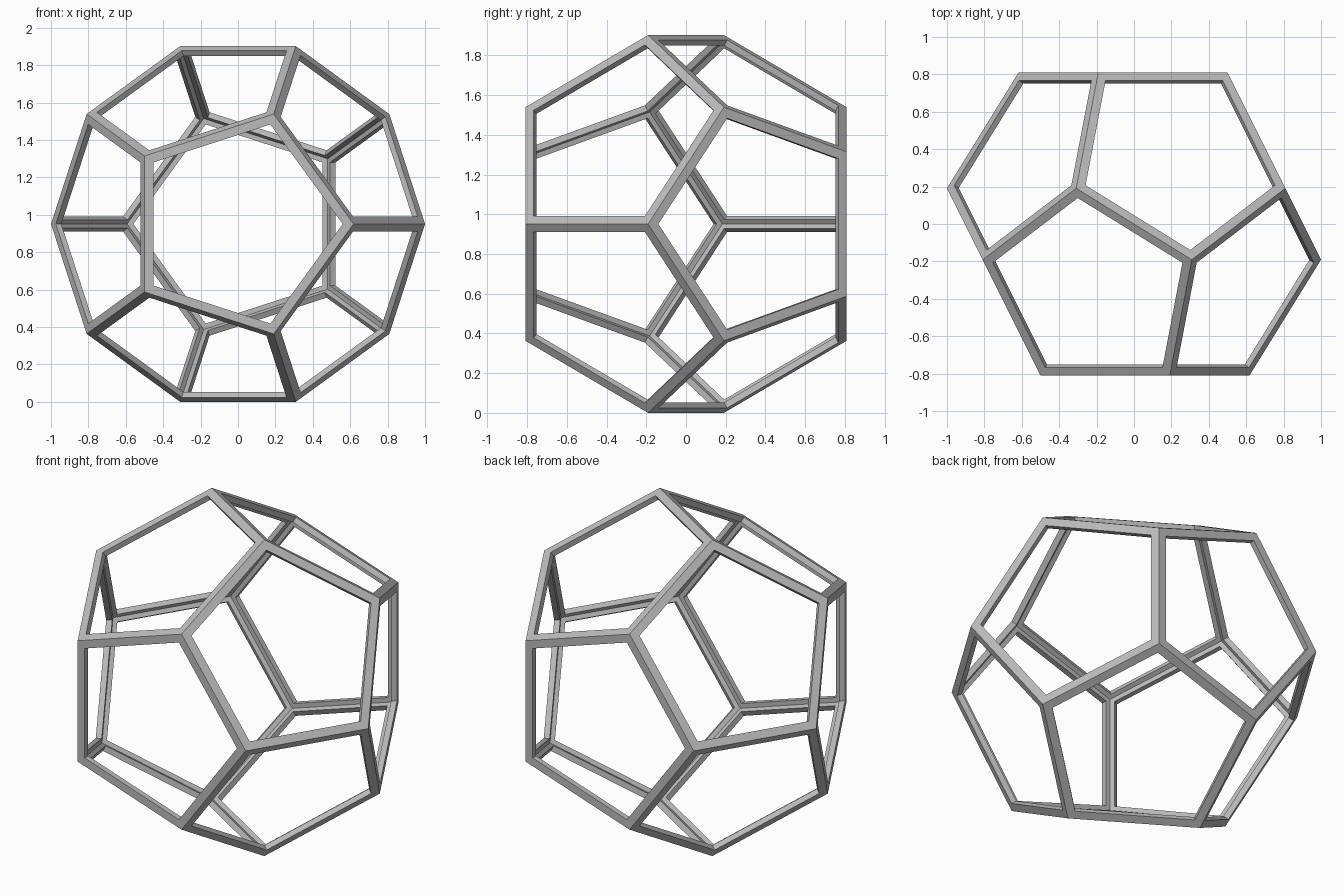
import bpy, bmesh
from math import sin, cos, pi, sqrt
from mathutils import Vector

cube = bpy.data.objects.get("Cube")
if cube:
    bpy.data.objects.remove(cube, do_unlink=True)

PHI = (1 + sqrt(5)) / 2
WIDTH = 0.047      # strut width measured on each pentagon
DEPTH = 0.033      # shell thickness

# Grey material
grey = bpy.data.materials.new("grey")
grey.use_nodes = True
color = (0.5, 0.5, 0.5, 1)
grey.diffuse_color = color
grey.node_tree.nodes["Principled BSDF"].inputs["Base Color"].default_value = color

# Dodecahedron corners: two end pentagons and a zigzag belt, axis along y
side = 2 / PHI * sin(pi / 5)
inradius = side * sqrt(250 + 110 * sqrt(5)) / 20
belt = inradius * (sqrt(5) - 2)
corners = []
for i in range(5):
    for radius, y in ((1 / PHI, inradius), (1, belt)):
        for flip in (1, -1):
            a = 2 * pi * i / 5
            corners.append(Vector((radius * cos(a), -y, radius * sin(a))) * flip)

# Solid hull with pentagon faces
solid = bmesh.new()
for co in corners:
    solid.verts.new(co)
bmesh.ops.convex_hull(solid, input=solid.verts[:])
bmesh.ops.dissolve_limit(solid, angle_limit=0.05, verts=solid.verts[:], edges=solid.edges[:])
bmesh.ops.recalc_face_normals(solid, faces=solid.faces[:])

# Each pentagon becomes a rim: outer face, window wall, inner face
frame = bmesh.new()
lift = Vector((0, 0, sin(2 * pi / 5)))
for face in solid.faces:
    normal = face.calc_center_median().normalized()
    center = normal * inradius
    apothem = side / (2 * sin(pi / 5)) * cos(pi / 5)
    outer = [v.co.copy() for v in face.verts]
    window = [center + (p - center) * (1 - WIDTH / apothem) for p in outer]
    window_in = [p - normal * DEPTH for p in window]
    inner = [p * (1 - DEPTH / inradius) for p in outer]
    loops = [[frame.verts.new(p + lift) for p in ring]
             for ring in (outer, window, window_in, inner)]
    for a, b in zip(loops, loops[1:]):
        for i in range(5):
            j = (i + 1) % 5
            frame.faces.new((a[i], a[j], b[j], b[i]))
bmesh.ops.remove_doubles(frame, verts=frame.verts[:], dist=0.0005)
bmesh.ops.recalc_face_normals(frame, faces=frame.faces[:])

mesh = bpy.data.meshes.new("dodecahedron_frame")
frame.to_mesh(mesh)
frame.free()
solid.free()
mesh.materials.append(grey)
bpy.context.collection.objects.link(bpy.data.objects.new("dodecahedron_frame", mesh))
